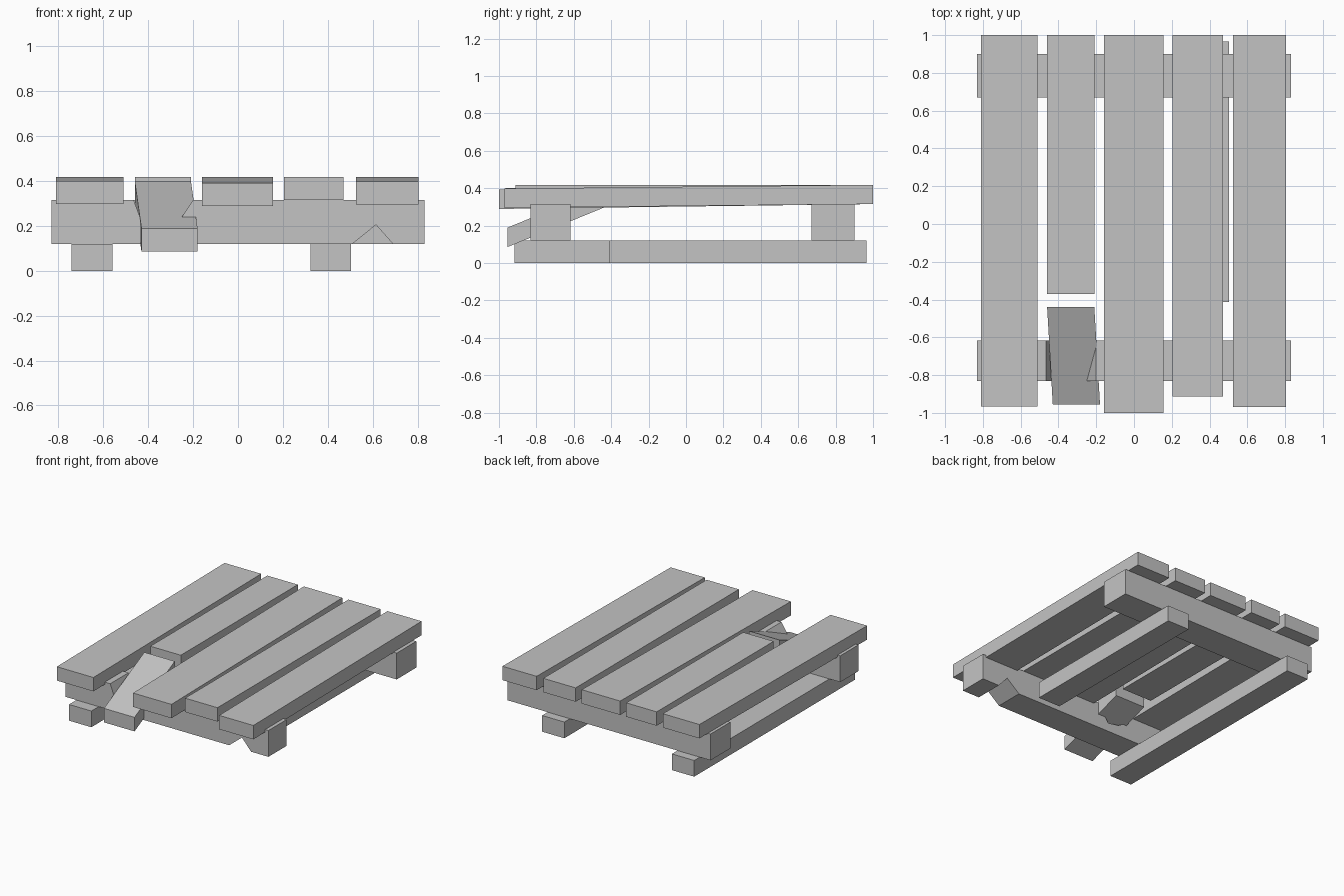
import bpy, bmesh

if "Cube" in bpy.data.objects:
    bpy.data.objects.remove(bpy.data.objects["Cube"])

wood = bpy.data.materials.new("grey_wood")
wood.diffuse_color = (0.55, 0.55, 0.55, 1)
wood.use_nodes = True
wood.node_tree.nodes["Principled BSDF"].inputs["Base Color"].default_value = wood.diffuse_color


def finish(name, bm):
    bmesh.ops.recalc_face_normals(bm, faces=bm.faces[:])
    mesh = bpy.data.meshes.new(name)
    bm.to_mesh(mesh)
    bm.free()
    mesh.materials.append(wood)
    obj = bpy.data.objects.new(name, mesh)
    bpy.context.collection.objects.link(obj)
    return obj


def extrude_y(name, profile, y0, y1, dx=0, dz=0):
    """Extrude an (x, z) profile from back y1 to front y0, shifting the front end by dx, dz."""
    bm = bmesh.new()
    back = [bm.verts.new((x, y1, z)) for x, z in profile]
    front = [bm.verts.new((x + dx, y0, z + dz)) for x, z in profile]
    bm.faces.new(back)
    bm.faces.new(front[::-1])
    n = len(profile)
    for i in range(n):
        j = (i + 1) % n
        bm.faces.new((back[i], front[i], front[j], back[j]))
    return finish(name, bm)


def board(name, x0, x1, y0, y1, z0, z1, dx=0, dz=0):
    return extrude_y(name, [(x0, z0), (x1, z0), (x1, z1), (x0, z1)], y0, y1, dx, dz)


# Deck planks, some sagging towards the front
planks = [
    ("deck_plank_1", -0.81, -0.51, -0.965, -0.018),
    ("deck_plank_2_broken", -0.46, -0.21, -0.37, 0),
    ("deck_plank_3", -0.16, 0.155, -1.0, -0.026),
    ("deck_plank_4", 0.205, 0.47, -0.912, 0),
    ("deck_plank_5", 0.525, 0.805, -0.97, -0.02),
]
for name, x0, x1, y0, dz in planks:
    board(name, x0, x1, y0, 1.0, 0.315, 0.418, 0, dz)

# Snapped plank end, dropped through the front beam
board("snapped_plank_end", -0.46, -0.21, -0.955, -0.44, 0.296, 0.40, 0.03, -0.211)

# Cross beams: the front one is splintered above and chipped below
board("back_beam", -0.832, 0.832, 0.67, 0.90, 0.12, 0.315)
extrude_y("front_beam", [
    (-0.832, 0.12), (0.51, 0.12), (0.615, 0.205), (0.69, 0.12),
    (0.832, 0.12), (0.832, 0.315),
    (-0.20, 0.315), (-0.25, 0.24), (-0.29, 0.185), (-0.38, 0.20),
    (-0.435, 0.235), (-0.465, 0.315), (-0.832, 0.315)], -0.832, -0.618)

# Ground runners, the right one broken short
board("left_runner", -0.743, -0.56, -0.918, 0.965, 0, 0.12)
board("right_runner_broken", 0.322, 0.504, -0.412, 0.965, 0, 0.12)
